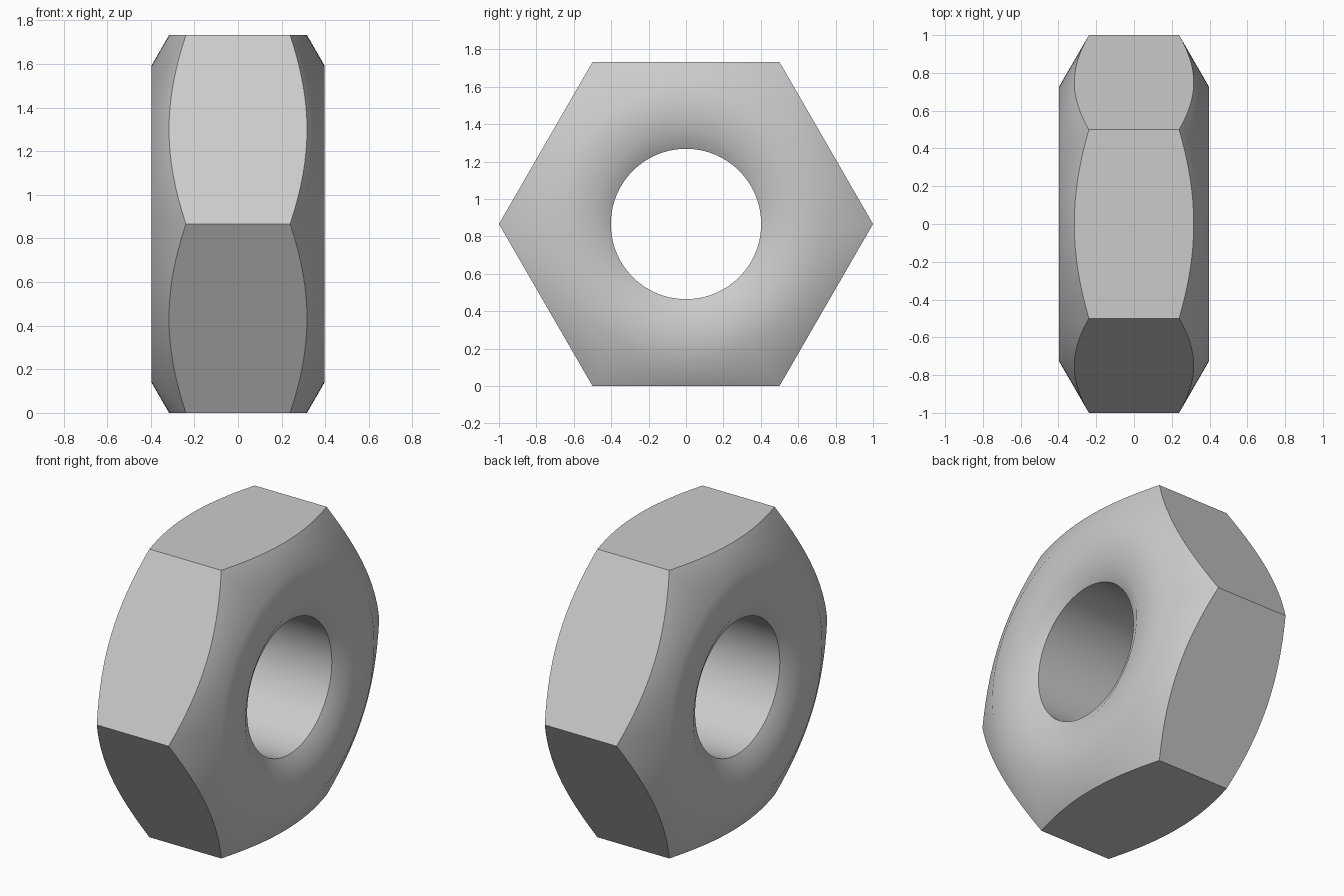
import bpy, bmesh
from math import cos, pi, radians, sqrt, tan

cube = bpy.data.objects.get("Cube")
if cube:
    bpy.data.objects.remove(cube, do_unlink=True)

SEGMENTS = 96                  # multiple of 6, so the corners land on vertices
APOTHEM = sqrt(3) / 2          # corner radius is 1
HALF_WIDTH = 0.396
HOLE, SINK, FLAT = 0.402, 0.495, 0.728
SLOPE = tan(radians(30))       # both chamfers

# Brushed grey metal
metal = bpy.data.materials.new("grey_metal")
metal.use_nodes = True
colour = (0.6, 0.6, 0.6, 1)
metal.diffuse_color = colour
metal.node_tree.nodes["Principled BSDF"].inputs["Base Color"].default_value = colour
metal.node_tree.nodes["Principled BSDF"].inputs["Roughness"].default_value = 0.5


def hex_radius(angle):
    """Distance from the axis to the hexagon outline, corners at multiples of 60 degrees."""
    return APOTHEM / cos(angle % (pi / 3) - pi / 6)


def section(angle):
    """Closed (x, radius) section: hole, countersink, flat face, cone chamfer, mirrored."""
    rim = hex_radius(angle)
    half = [(HALF_WIDTH - (SINK - HOLE) * SLOPE, HOLE),
            (HALF_WIDTH, SINK),
            (HALF_WIDTH, FLAT),
            (HALF_WIDTH - (rim - FLAT) * SLOPE, rim)]
    return half + [(-x, r) for x, r in reversed(half)]


# Hexagonal nut with its axis along x
bm = bmesh.new()
rings = []
for i in range(SEGMENTS):
    a = 2 * pi * i / SEGMENTS
    rings.append([bm.verts.new((x, r * cos(a), APOTHEM + r * cos(a - pi / 2)))
                  for x, r in section(a)])
for i, ring in enumerate(rings):
    following = rings[(i + 1) % SEGMENTS]
    for j in range(len(ring)):
        k = (j + 1) % len(ring)
        bm.faces.new((ring[j], ring[k], following[k], following[j]))
bmesh.ops.recalc_face_normals(bm, faces=bm.faces)

mesh = bpy.data.meshes.new("hex_nut")
bm.to_mesh(mesh)
bm.free()
mesh.materials.append(metal)
nut = bpy.data.objects.new("hex_nut", mesh)
bpy.context.collection.objects.link(nut)

# Soft chamfer shading, crisp hexagon edges
bpy.ops.object.select_all(action="DESELECT")
nut.select_set(True)
bpy.context.view_layer.objects.active = nut
bpy.ops.object.shade_smooth_by_angle(angle=radians(40))
